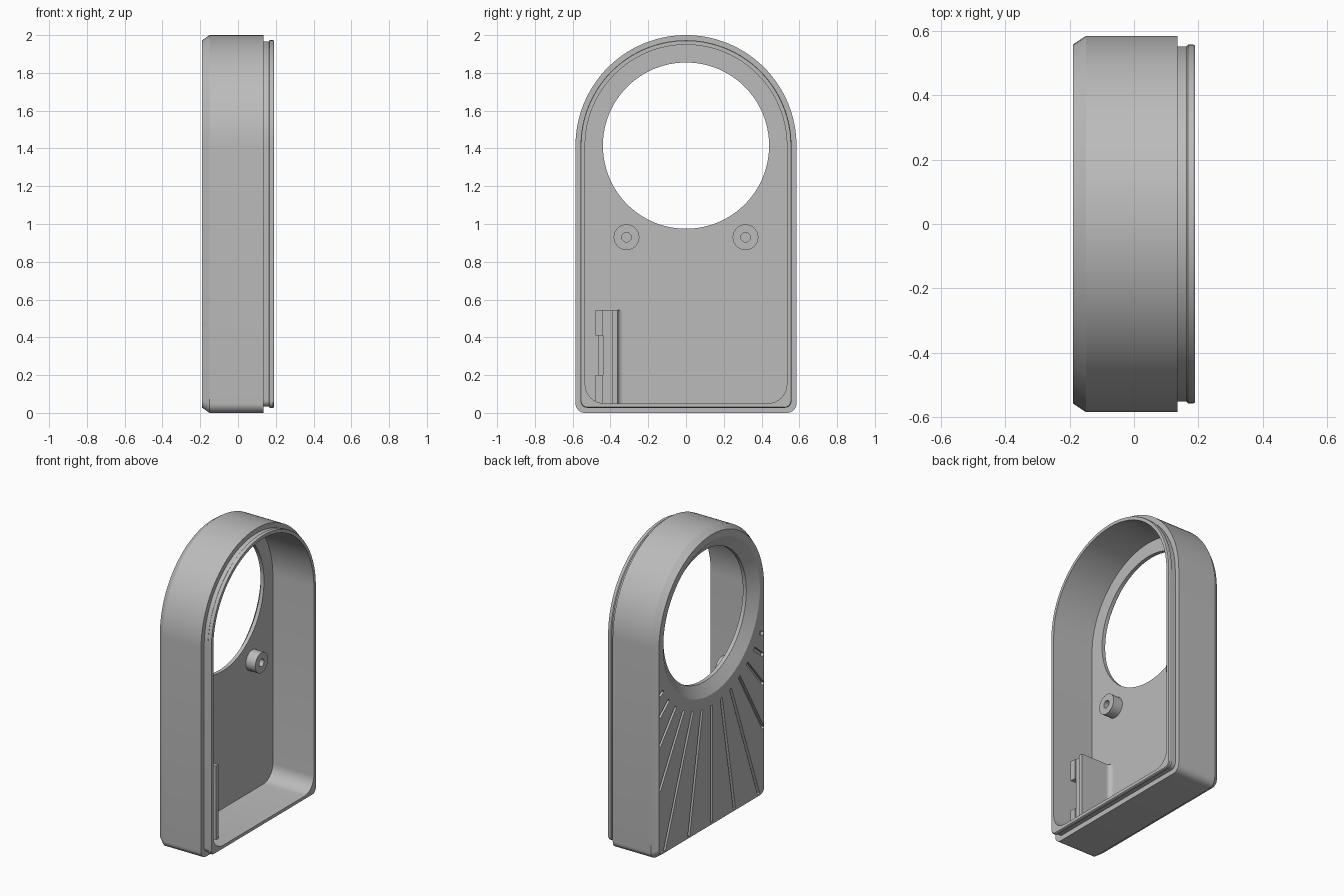
import bpy, bmesh
from math import sin, cos, pi, radians
from mathutils import Matrix

cube = bpy.data.objects.get("Cube")
if cube:
    bpy.data.objects.remove(cube, do_unlink=True)

gray = bpy.data.materials.new("plain gray")
gray.use_nodes = True
gray.diffuse_color = (0.5, 0.5, 0.5, 1)
gray.node_tree.nodes["Principled BSDF"].inputs["Base Color"].default_value = (0.5, 0.5, 0.5, 1)

HALF, ARCH_Z = 0.585, 1.415      # half width and centre height of the arch
FACE, FLOOR = -0.19, -0.115      # outer face and inner floor of the panel


def finish(bm, name):
    bmesh.ops.recalc_face_normals(bm, faces=bm.faces)
    mesh = bpy.data.meshes.new(name)
    bm.to_mesh(mesh)
    bm.free()
    mesh.materials.append(gray)
    obj = bpy.data.objects.new(name, mesh)
    bpy.context.collection.objects.link(obj)
    return obj


def activate(obj):
    bpy.ops.object.select_all(action='DESELECT')
    obj.select_set(True)
    bpy.context.view_layer.objects.active = obj


def smooth(obj):
    activate(obj)
    bpy.ops.object.shade_smooth_by_angle(angle=radians(28))


def cut(obj, cutter):
    cutter.hide_render = True
    mod = obj.modifiers.new("cut", 'BOOLEAN')
    mod.operation, mod.solver, mod.object = 'DIFFERENCE', 'EXACT', cutter
    activate(obj)
    bpy.ops.object.modifier_apply(modifier=mod.name)
    bpy.data.objects.remove(cutter, do_unlink=True)


def arc(cy, cz, r, start, end, n):
    angles = [radians(start + (end - start) * i / n) for i in range(n + 1)]
    return [(cy + r * cos(a), cz + r * sin(a)) for a in angles]


def outline(offset, corner):
    """Arched outline with rounded bottom corners, as (y, z) points."""
    w = HALF - offset
    return (arc(0, ARCH_Z, w, 0, 180, 64)
            + arc(corner - w, offset + corner, corner, 180, 270, 8)
            + arc(w - corner, offset + corner, corner, 270, 360, 8))


def loft(name, loops, closed=False):
    """Skin a list of equal-sized 3D loops, capping both ends or joining them."""
    bm = bmesh.new()
    rings = [[bm.verts.new(p) for p in loop] for loop in loops]
    pairs = list(zip(rings, rings[1:]))
    if closed:
        pairs.append((rings[-1], rings[0]))
    for a, b in pairs:
        for i in range(len(a)):
            j = (i + 1) % len(a)
            bm.faces.new((a[i], a[j], b[j], b[i]))
    if not closed:
        bm.faces.new(rings[0])
        bm.faces.new(rings[-1])
    return finish(bm, name)


def lathe(name, profile, y, z, n, closed=False):
    """Turn (x, radius) points about an axis along x."""
    loops = [[(x, y + r * cos(2 * pi * i / n), z + r * sin(2 * pi * i / n))
              for i in range(n)] for x, r in profile]
    return loft(name, loops, closed)


def box(name, xs, ys, zs):
    bm = bmesh.new()
    spans = (xs, ys, zs)
    bmesh.ops.create_cube(bm, size=1, matrix=Matrix.Translation([sum(s) / 2 for s in spans])
                          @ Matrix.Diagonal([s[1] - s[0] for s in spans] + [1]))
    return finish(bm, name)


# Shell: chamfered outside, stepped lip, cavity down to the floor
sections = [(FACE, 0.027, 0.04), (-0.15, 0, 0.05), (0.135, 0, 0.05), (0.135, 0.033, 0.035),
            (0.163, 0.033, 0.035), (0.168, 0.027, 0.035), (0.185, 0.027, 0.035),
            (0.19, 0.03, 0.035), (0.19, 0.051, 0.1), (FLOOR, 0.051, 0.1)]
shell = loft("shell", [[(x, y, z) for y, z in outline(off, c)] for x, off, c in sections])

# Round opening, flared towards the outer face
cut(shell, lathe("opening_cutter", [(FLOOR + 0.05, 0.44), (-0.14, 0.44), (FACE, 0.513),
                                    (FACE - 0.02, 0.542)], 0, ARCH_Z, 128))

# Shallow grooves radiating from the opening
bm = bmesh.new()
for step in range(-6, 7):
    a = radians(10 * step)
    start = 0.59
    end = min(0.55 / max(abs(sin(a)), 0.01), 1.375 / cos(a))
    matrix = (Matrix.Translation((FACE, 0, ARCH_Z)) @ Matrix.Rotation(a, 4, 'X')
              @ Matrix.Translation((0, 0, -(start + end) / 2))
              @ Matrix.Diagonal((0.04, 0.022, end - start, 1)))
    bmesh.ops.create_cube(bm, size=1, matrix=matrix)
cut(shell, finish(bm, "groove_cutter"))
smooth(shell)

# Hollow screw bosses
for side, y in (("left", -0.315), ("right", 0.315)):
    base, tip = FLOOR - 0.005, FLOOR + 0.07
    smooth(lathe("screw_boss_" + side, [(base, 0.068), (tip, 0.068), (tip, 0.025),
                                        (base, 0.025)], y, 0.93, 40, True))

# Upright bracket with clip tabs and a filleted foot
base = FLOOR - 0.005
box("bracket_wall", (base, 0.11), (-0.39, -0.362), (0.045, 0.545))
box("bracket_ledge", (base, 0.09), (-0.44, -0.39), (0.045, 0.545))
box("bracket_rib", (base, 0.07), (-0.462, -0.44), (0.2, 0.41))
for name, zs in (("lower", (0.045, 0.2)), ("upper", (0.41, 0.545))):
    box("bracket_tab_" + name, (0.05, 0.1), (-0.48, -0.44), zs)
foot = [(base, -0.365)] + [(FLOOR + 0.03 + dx, -0.332 + dy)
                           for dy, dx in arc(0, 0, 0.03, 180, 270, 8)] + [(base, -0.332)]
smooth(loft("bracket_fillet", [[(x, y, z) for x, y in foot] for z in (0.045, 0.545)]))
